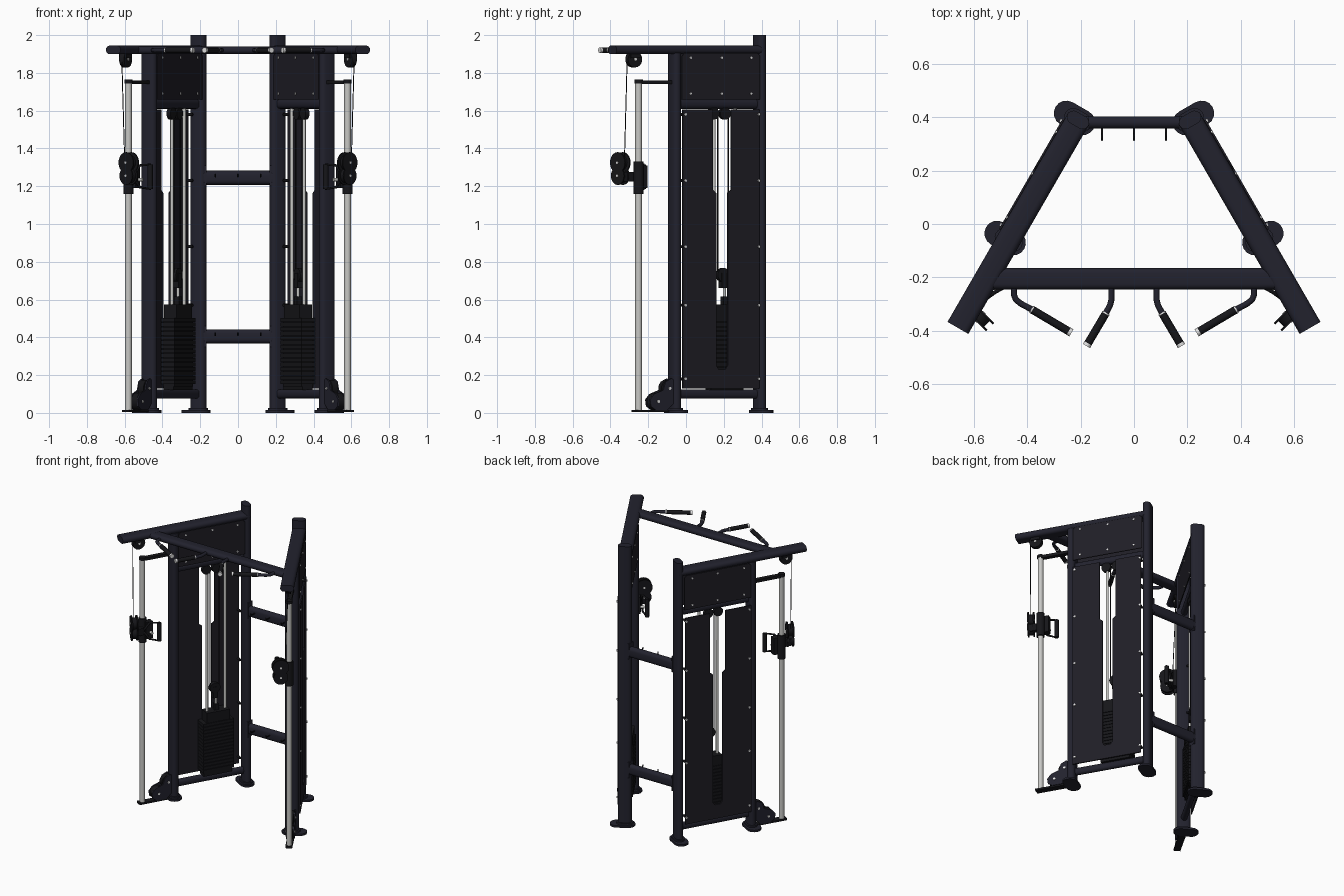
import bpy, bmesh, math
from mathutils import Vector

if "Cube" in bpy.data.objects:
    bpy.data.objects.remove(bpy.data.objects["Cube"])

# Slanted side frame: U runs back to front, N points outward, Z is up
U, N, Z = Vector((.5, -.866, 0)), Vector((.866, .5, 0)), Vector((0, 0, 1))
X, Y = Vector((1, 0, 0)), Vector((0, 1, 0))


def L(u, w, z):
    return Vector((.21, .39, 0)) + U * u + N * w + Z * z


def material(name, c):
    m = bpy.data.materials.new(name)
    m.diffuse_color = (*c, 1)
    m.use_nodes = True
    m.node_tree.nodes["Principled BSDF"].inputs["Base Color"].default_value = m.diffuse_color
    return m


NAVY = material("navy_frame", (.016, .016, .027))
PANEL = material("dark_panel", (.014, .013, .019))
BLACK = material("black_rubber", (.008, .008, .010))
CHROME = material("chrome", (.58, .58, .56))
WHITE = material("pale_cap", (.75, .75, .75))


def stadium(a, b, n=8):
    """Rounded flat-oval outline, a long and b wide."""
    r, h, pts = b / 2, (a - b) / 2, []
    for s, start in ((1, -90), (-1, 90)):
        for i in range(n + 1):
            t = math.radians(start + 180 * i / n)
            pts.append((s * h + r * math.cos(t), r * math.sin(t)))
    return pts


def rect(a, b):
    return [(-a / 2, -b / 2), (a / 2, -b / 2), (a / 2, b / 2), (-a / 2, b / 2)]


def circle(r, n=24):
    return [(r * math.cos(math.tau * i / n), r * math.sin(math.tau * i / n)) for i in range(n)]


def finish(name, me, mat, mirror):
    ob = bpy.data.objects.new(name, me)
    bpy.context.collection.objects.link(ob)
    me.materials.append(mat)
    if mirror:
        ob.modifiers.new("mirror", 'MIRROR').use_mirror_merge = False
    return ob


def part(name, mat, prisms, mirror=True):
    """Each prism: outline, origin, two outline axes, extrusion vector."""
    bm = bmesh.new()
    for pts, o, ex, ey, vec in prisms:
        lo = [bm.verts.new(o + ex * x + ey * y) for x, y in pts]
        hi = [bm.verts.new(v.co + vec) for v in lo]
        bm.faces.new(lo)
        bm.faces.new(hi[::-1])
        for i in range(len(lo)):
            j = (i + 1) % len(lo)
            bm.faces.new((lo[i], hi[i], hi[j], lo[j]))
    bmesh.ops.recalc_face_normals(bm, faces=bm.faces)
    me = bpy.data.meshes.new(name)
    bm.to_mesh(me)
    bm.free()
    me.shade_smooth()
    me.set_sharp_from_angle(angle=math.radians(35))
    return finish(name, me, mat, mirror)


def pipe(name, mat, paths, r, mirror=True):
    cu = bpy.data.curves.new(name, 'CURVE')
    cu.dimensions = '3D'
    cu.bevel_depth, cu.bevel_resolution, cu.use_fill_caps = r, 2, True
    for path in paths:
        sp = cu.splines.new('POLY')
        sp.points.add(len(path) - 1)
        for p, co in zip(sp.points, path):
            p.co = (*co, 1)
    return finish(name, cu, mat, mirror)


def disc(c, r, axis, t):
    side = Z.cross(axis).normalized()
    return (circle(r), c - axis * t / 2, side, Z, axis * t)


def box(c, a, b, h):
    return (rect(a, b), c - Z * h / 2, U, N, Z * h)


# Main frame tubes
oval = stadium(.09, .05)
part("back_post", NAVY, [(oval, L(0, 0, .01), N, U, Z * 1.99)])
part("front_post", NAVY, [(oval, L(.52, 0, .01), N, U, Z * 1.895)])
part("top_beam", NAVY, [(stadium(.09, .045), L(-.01, 0, 1.922), N, Z, U * .91)])
part("side_crossbars", NAVY, [(stadium(.05, .04), L(0, 0, z), Z, N, U * .52) for z in (.1, 1.635)])
part("feet", NAVY, [(stadium(.165, .095), L(u, .015, 0), N, U, Z * .014) for u in (0, .52)]
     + [(stadium(.11, .07), L(u, 0, .014), N, U, Z * .012) for u in (0, .52)])
part("front_crossbeam", NAVY, [(stadium(.08, .04), Vector((-.54, -.205, 1.92)), Y, Z, X * 1.08)], False)
part("rear_crossbars", NAVY, [(stadium(.075, .045), Vector((-.19, .38, z)), Z, Y, X * .38)
                              for z in (1.245, .405)], False)
part("rear_brackets", NAVY, [(rect(.05, .11), Vector((.168, .38, z)), Y, Z, X * .01) for z in (1.255, .405)])
pipe("accessory_hooks", BLACK, [[(x, .36, z), (x, .32, z), (x, .315, z + .015)]
                                for x in (-.12, 0, .12) for z in (1.25, .41)], .004, False)

# Outer shroud with a stepped central slot, open at the top
s = .26
shroud = [(.03, .13), (.5, .13), (.5, 1.605), (s + .055, 1.605), (s + .055, 1.18), (s + .035, 1.165),
          (s + .035, .25), (s + .02, .23), (s - .02, .23), (s - .035, .25), (s - .035, 1.165),
          (s - .055, 1.18), (s - .055, 1.605), (.03, 1.605)]
part("outer_shroud", PANEL, [(shroud, L(0, .044, 0), U, Z, N * .008)])
upper = [(.025, 1.66), (.5, 1.66), (.5, 1.89), (.485, 1.905), (.04, 1.905), (.025, 1.89)]
part("upper_plates", PANEL, [(upper, L(0, w, 0), U, Z, N * .006) for w in (-.04, .04)])

# Bolts and their spacers
edge = [(u, z) for u in (.035, .485) for z in (.18, .57, .88, 1.23, 1.58)]
part("bolt_spacers", BLACK, [disc(L(u, .03, z), .008, N, .03) for u, z in edge])
part("bolt_heads", WHITE, [disc(L(u, .054, z), .007, N, .008) for u, z in edge]
     + [disc(L(u, w, z), .006, N, .006) for u in (.08, .26, .45) for z in (1.69, 1.88) for w in (-.042, .048)])

# Weight stack, guide rods and lifting pulley
c = .215
part("weight_stack", BLACK, [box(L(c, 0, .162 + i * .0235), .22, .084, .0205) for i in range(15)]
     + [box(L(c, 0, .32), .2, .07, .36)])
part("stack_head", BLACK, [box(L(c, 0, .535), .165, .075, .075), box(L(c, 0, .59), .03, .03, .05),
                           box(L(c, 0, .135), .2, .06, .03)])
pipe("guide_rods", CHROME, [[L(c + q, 0, .12), L(c + q, 0, 1.62)] for q in (-.065, .065)], .0095)
pipe("lift_rod", CHROME, [[L(c, 0, .58), L(c, 0, .68)]], .008)
part("lift_pulley", BLACK, [disc(L(c + .01, 0, .73), .037, N, .026), box(L(c + .01, 0, .70), .03, .036, .08)])
part("upper_inner_pulleys", BLACK, [disc(L(c + q, 0, 1.585), .032, N, .024) for q in (.0, .07)])
pipe("stack_cables", BLACK, [[L(c + q, 0, .73), L(c + q, 0, 1.58)] for q in (-.022, .042)], .0035)

# Chrome column with end brackets
part("column", CHROME, [(circle(.018), L(.74, 0, .015), U, N, Z * 1.745)])
part("column_brackets", BLACK, [box(L(.635, 0, 1.75), .22, .03, .02), box(L(.645, 0, .01), .25, .045, .012),
                                (circle(.022), L(.74, 0, 1.745), U, N, Z * .02)])

# Low pulley housing
guard = [(.53, .17), (.555, .182), (.59, .165), (.605, .12), (.66, .1), (.685, .07), (.68, .035),
         (.65, .015), (.58, .015), (.53, .06)]
part("low_pulley_guard", NAVY, [(guard, L(0, w, 0), U, Z, N * .008) for w in (-.027, .019)])
part("low_pulleys", BLACK, [disc(L(.565, 0, .13), .045, N, .034), disc(L(.635, 0, .06), .045, N, .034)])
part("low_pulley_hubs", WHITE, [disc(L(.565, 0, .13), .008, N, .062), disc(L(.635, 0, .06), .008, N, .062)])

# High pulley under the beam tip
part("high_pulley", BLACK, [disc(L(.77, 0, 1.872), .043, N, .03), box(L(.77, 0, 1.895), .06, .045, .03)])
part("high_pulley_hub", WHITE, [disc(L(.77, 0, 1.872), .008, N, .04)])

# Sliding carriage with swivel pulleys
part("carriage", BLACK, [(circle(.027), L(.74, 0, 1.16), U, N, Z * .17), box(L(.71, -.02, 1.25), .05, .04, .12),
                         box(L(.785, -.03, 1.25), .07, .03, .05)])
A = (U * .95 - N * -.26).normalized()
part("swivel_pulleys", BLACK, [disc(L(.823, -.05, 1.325) + A * q, .055, A, .008) for q in (-.018, .018)]
     + [disc(L(.823, -.05, 1.255) + A * q, .048, A, .008) for q in (-.018, .018)]
     + [disc(L(.823, -.05, z), .038, A, .03) for z in (1.325, 1.255)])
part("swivel_hubs", WHITE, [disc(L(.823, -.05, z), .007, A, .05) for z in (1.325, 1.255)])
part("adjust_pin", CHROME, [disc(L(.70, -.045, 1.235), .009, N, .04)])
pipe("high_cable", BLACK, [[L(.81, 0, 1.87), L(.815, -.02, 1.34)]], .0025)

# Hanging hand grip
H = [Vector((.555, -.28, 1.25)), Vector((.52, -.255, 1.31)), Vector((.465, -.225, 1.315)),
     Vector((.465, -.225, 1.185)), Vector((.52, -.255, 1.195))]
pipe("grip_strap", BLACK, [H + [H[0]]], .007)
pipe("grip_bar", BLACK, [[H[2], H[3]]], .014)

# Pull-up handles on the front crossbeam
for name, path in (("wide", [(.45, -.23), (.45, -.265), (.443, -.283), (.425, -.298), (.38, -.322), (.245, -.402)]),
                   ("narrow", [(.085, -.23), (.085, -.285), (.09, -.305), (.107, -.337), (.172, -.447)])):
    P = [Vector((x, y, 1.92)) for x, y in path]
    d = (P[-1] - P[-2]).normalized()
    pipe(name + "_handle_arm", NAVY, [P], .0115)
    pipe(name + "_handle_grip", BLACK, [P[-2:]], .015)
    pipe(name + "_handle_caps", WHITE, [[P[-1], P[-1] + d * .012], [P[-2] - d * .005, P[-2]]], .0155)
